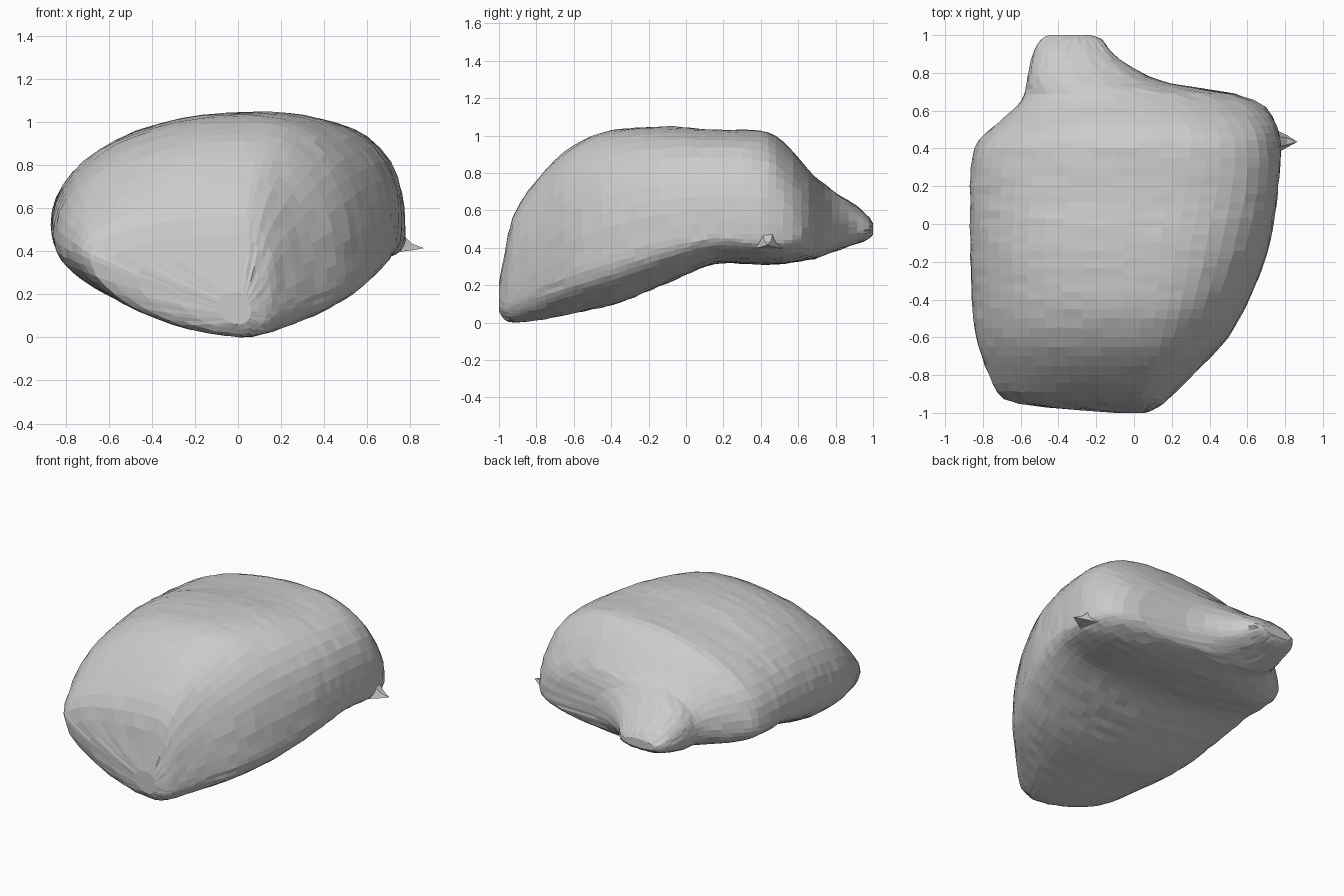
import bpy, bmesh, math, random
from mathutils import Vector

if "Cube" in bpy.data.objects:
    bpy.data.objects.remove(bpy.data.objects["Cube"])

random.seed(4)

# Stations along y: y, left x, right x, left edge z, right edge z, crest z, crest x, underside z
STATIONS = [
    (-1.00, -0.10, 0.06, 0.15, 0.12, 0.21, 0.00, 0.06),
    (-0.97, -0.48, 0.13, 0.28, 0.11, 0.37, 0.00, 0.015),
    (-0.93, -0.70, 0.18, 0.37, 0.14, 0.56, 0.02, 0.00),
    (-0.80, -0.77, 0.31, 0.40, 0.20, 0.76, 0.03, 0.01),
    (-0.60, -0.84, 0.50, 0.43, 0.28, 0.95, 0.04, 0.05),
    (-0.40, -0.86, 0.61, 0.46, 0.35, 1.03, 0.05, 0.09),
    (-0.10, -0.87, 0.72, 0.51, 0.43, 1.05, 0.06, 0.21),
    (0.20, -0.87, 0.765, 0.53, 0.47, 1.03, 0.12, 0.32),
    (0.40, -0.85, 0.78, 0.52, 0.46, 1.03, 0.15, 0.31),
    (0.52, -0.74, 0.76, 0.52, 0.46, 0.97, 0.13, 0.31),
    (0.62, -0.62, 0.70, 0.52, 0.46, 0.86, 0.05, 0.33),
    (0.69, -0.58, 0.56, 0.52, 0.47, 0.78, -0.08, 0.34),
    (0.74, -0.57, 0.18, 0.52, 0.50, 0.74, -0.25, 0.36),
    (0.82, -0.555, 0.00, 0.52, 0.51, 0.68, -0.33, 0.39),
    (0.92, -0.53, -0.13, 0.51, 0.51, 0.62, -0.34, 0.42),
    (0.98, -0.49, -0.17, 0.50, 0.50, 0.56, -0.34, 0.45),
    (1.00, -0.45, -0.23, 0.50, 0.50, 0.53, -0.34, 0.47),
]
SEGMENTS = 52


def ramp(y, a, b, lo, hi):
    return lo + (hi - lo) * min(1, max(0, (y - a) / (b - a)))


def tangent(i, k):
    """Slope at a station, limited so the curve never overshoots."""
    if i == 0 or i == len(STATIONS) - 1:
        j = max(i, 1)
        return (STATIONS[j][k] - STATIONS[j-1][k]) / (STATIONS[j][0] - STATIONS[j-1][0])
    a, b, c = STATIONS[i-1], STATIONS[i], STATIONS[i+1]
    s, t = (b[k] - a[k]) / (b[0] - a[0]), (c[k] - b[k]) / (c[0] - b[0])
    return 0 if s * t <= 0 else 2 * s * t / (s + t)


def sample(i, u):
    a, b = STATIONS[i], STATIONS[i+1]
    h = b[0] - a[0]
    out = [a[0] + h * u]
    for k in range(1, 8):
        out.append(a[k] * (1 + 2*u) * (1-u)**2 + b[k] * u*u * (3 - 2*u)
                   + h * (tangent(i, k) * u * (1-u)**2 - tangent(i+1, k) * u*u * (1-u)))
    return out


def section(st):
    """Rounded cross-section made of four superellipse quarters."""
    y, xl, xr, zl, zr, zt, xt, zb = st
    left_belly = ramp(y, -0.7, 0.2, 1.7, 2.5)
    right_belly = ramp(y, -0.7, 0.2, 2.2, 2.5)
    right_top = ramp(y, -0.8, 0.1, 2.1, 2.9) if y < 0.25 else ramp(y, 0.3, 0.6, 2.9, 2.2)
    pts = []
    for s in range(SEGMENTS):
        a = 2 * math.pi * s / SEGMENTS
        c, d = math.cos(a), math.sin(a)
        xe, ze = (xr, zr) if c >= 0 else (xl, zl)
        if d < 0:
            n = right_belly if c >= 0 else left_belly
        else:
            n = right_top if c >= 0 else 2.1
        r = (abs(c)**n + abs(d)**n) ** (-1 / n)
        z = ze + r * d * ((zt - ze) if d >= 0 else (ze - zb))
        pts.append(Vector((xt + r * abs(c) * (xe - xt), y, z)))
    return pts


def add_object(name, bm):
    bmesh.ops.recalc_face_normals(bm, faces=bm.faces)
    mesh = bpy.data.meshes.new(name)
    bm.to_mesh(mesh)
    bm.free()
    bpy.context.collection.objects.link(bpy.data.objects.new(name, mesh))


# Boulder body: loft through the stations
rows = []
for i in range(len(STATIONS) - 1):
    steps = max(2, round((STATIONS[i+1][0] - STATIONS[i][0]) / 0.045))
    rows += [section(sample(i, j / steps)) for j in range(steps)]
rows.append(section(STATIONS[-1]))

bm = bmesh.new()
rings = [[bm.verts.new(p) for p in row] for row in rows]
for lo, hi in zip(rings, rings[1:]):
    for s in range(SEGMENTS):
        t = (s + 1) % SEGMENTS
        bm.faces.new((lo[s], lo[t], hi[t], hi[s]))
for ring in (rings[0], rings[-1]):
    bmesh.ops.poke(bm, faces=[bm.faces.new(ring)])
inner = [v for ring in rings[1:-1] for v in ring]
for _ in range(2):
    bmesh.ops.smooth_vert(bm, verts=inner, factor=0.4,
                          use_axis_x=True, use_axis_y=True, use_axis_z=True)
# Slight roughness
for v in inner:
    v.co += Vector([random.uniform(-0.003, 0.003) for _ in range(3)])
add_object("boulder_body", bm)

# Small pointed spur on the right side
bm = bmesh.new()
tip = bm.verts.new((0.865, 0.435, 0.415))
mid = [bm.verts.new((0.81, y, z)) for y, z in ((0.405, 0.405), (0.47, 0.405), (0.455, 0.435), (0.42, 0.435))]
base = [bm.verts.new((0.73, y, z)) for y, z in ((0.36, 0.395), (0.51, 0.395), (0.47, 0.51), (0.40, 0.51))]
for i in range(4):
    j = (i + 1) % 4
    bm.faces.new((base[i], base[j], mid[j], mid[i]))
    bm.faces.new((mid[i], mid[j], tip))
bm.faces.new(base)
add_object("side_spur", bm)
